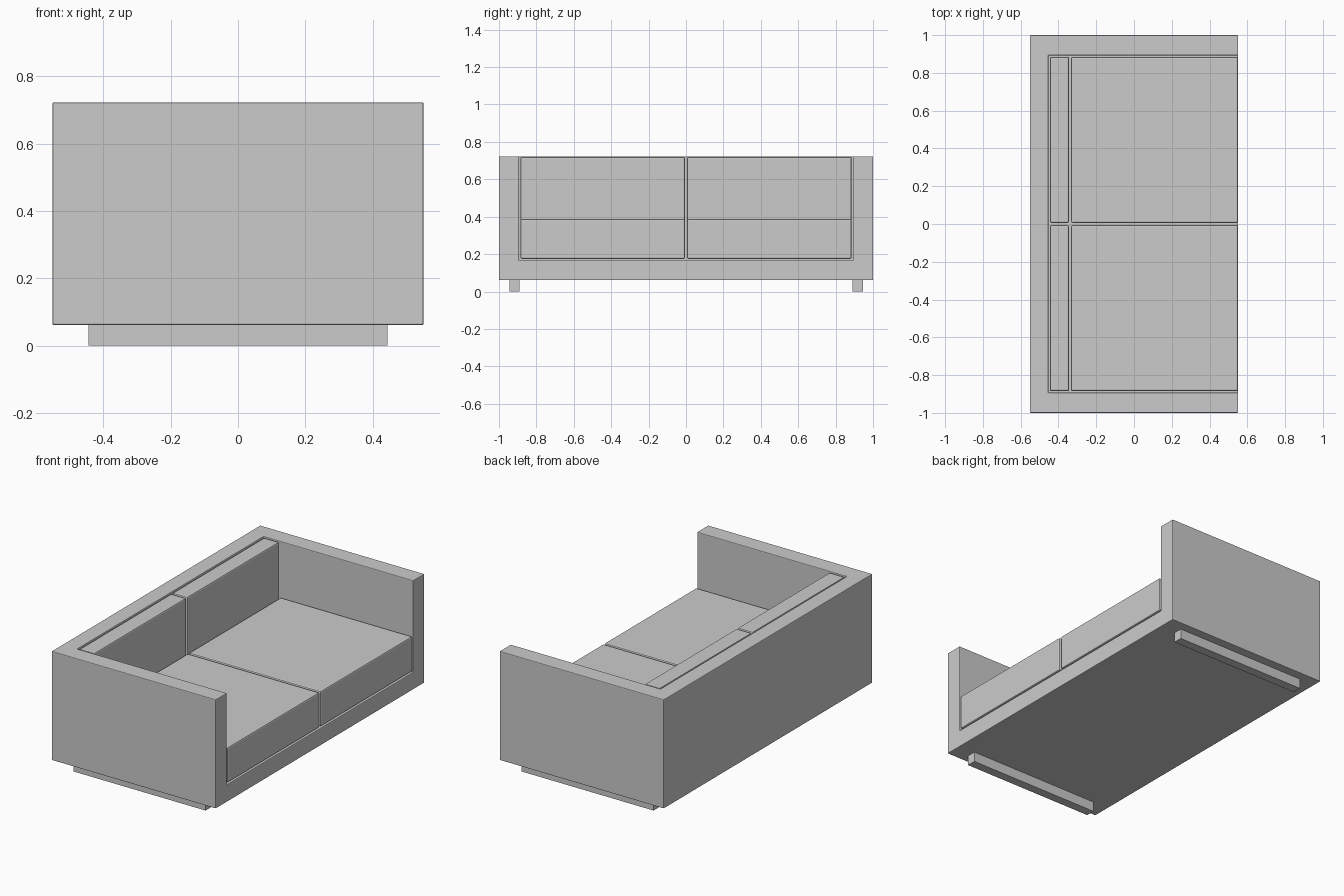
import bpy, bmesh

if "Cube" in bpy.data.objects:
    bpy.data.objects.remove(bpy.data.objects["Cube"])

HX, HY = 0.551, 1.0            # overall half sizes
Z0, ZB, ZT = 0.061, 0.166, 0.722   # frame underside, base top, arm top
IX, IY = -0.453, 0.893         # inner faces of back and arms


def finish(name, bm, bevel=0.0, segments=2):
    bmesh.ops.recalc_face_normals(bm, faces=bm.faces)
    mesh = bpy.data.meshes.new(name)
    bm.to_mesh(mesh)
    bm.free()
    ob = bpy.data.objects.new(name, mesh)
    bpy.context.collection.objects.link(ob)
    if bevel:
        mod = ob.modifiers.new("Soft edges", 'BEVEL')
        mod.width = bevel
        mod.segments = segments
        mod.limit_method = 'ANGLE'
    return ob


def box(name, lo, hi, bevel=0.0):
    bm = bmesh.new()
    bmesh.ops.create_cube(bm, size=1)
    for v in bm.verts:
        v.co = [lo[i] + (v.co[i] + 0.5) * (hi[i] - lo[i]) for i in range(3)]
    return finish(name, bm, bevel)


def extrude_up(bm, faces, height):
    res = bmesh.ops.extrude_face_region(bm, geom=faces)["geom"]
    for g in res:
        if isinstance(g, bmesh.types.BMVert):
            g.co.z += height
    return [g for g in res if isinstance(g, bmesh.types.BMFace)]


# Frame: base slab with back and arms raised from it in one piece
bm = bmesh.new()
xs, ys = [-HX, IX, HX], [-HY, -IY, IY, HY]
grid = [[bm.verts.new((x, y, Z0)) for y in ys] for x in xs]
plan = [bm.faces.new((grid[i][j], grid[i + 1][j], grid[i + 1][j + 1], grid[i][j + 1]))
        for i in range(2) for j in range(3)]
top = extrude_up(bm, plan, ZB - Z0)
walls = []
for f in top:
    c = f.calc_center_median()
    if c.x < IX or abs(c.y) > IY:
        walls.append(f)
extrude_up(bm, walls, ZT - ZB)
bmesh.ops.recalc_face_normals(bm, faces=bm.faces)
bmesh.ops.dissolve_limit(bm, angle_limit=0.02, verts=bm.verts, edges=bm.edges)
finish("sofa_frame", bm, 0.004)

# Cushions and runner legs, one set per side
for side, s in (("left", -1), ("right", 1)):
    def span(a, b):
        return sorted((s * a, s * b))

    y0, y1 = span(0.006, 0.885)
    box(side + "_seat_cushion", (-0.333, y0, 0.174), (HX, y1, 0.387), 0.008)
    box(side + "_back_cushion", (-0.445, y0, 0.174), (-0.344, y1, 0.72), 0.008)
    y0, y1 = span(0.889, 0.945)
    box(side + "_runner_leg", (-0.444, y0, 0.0), (0.444, y1, Z0 + 0.001))
